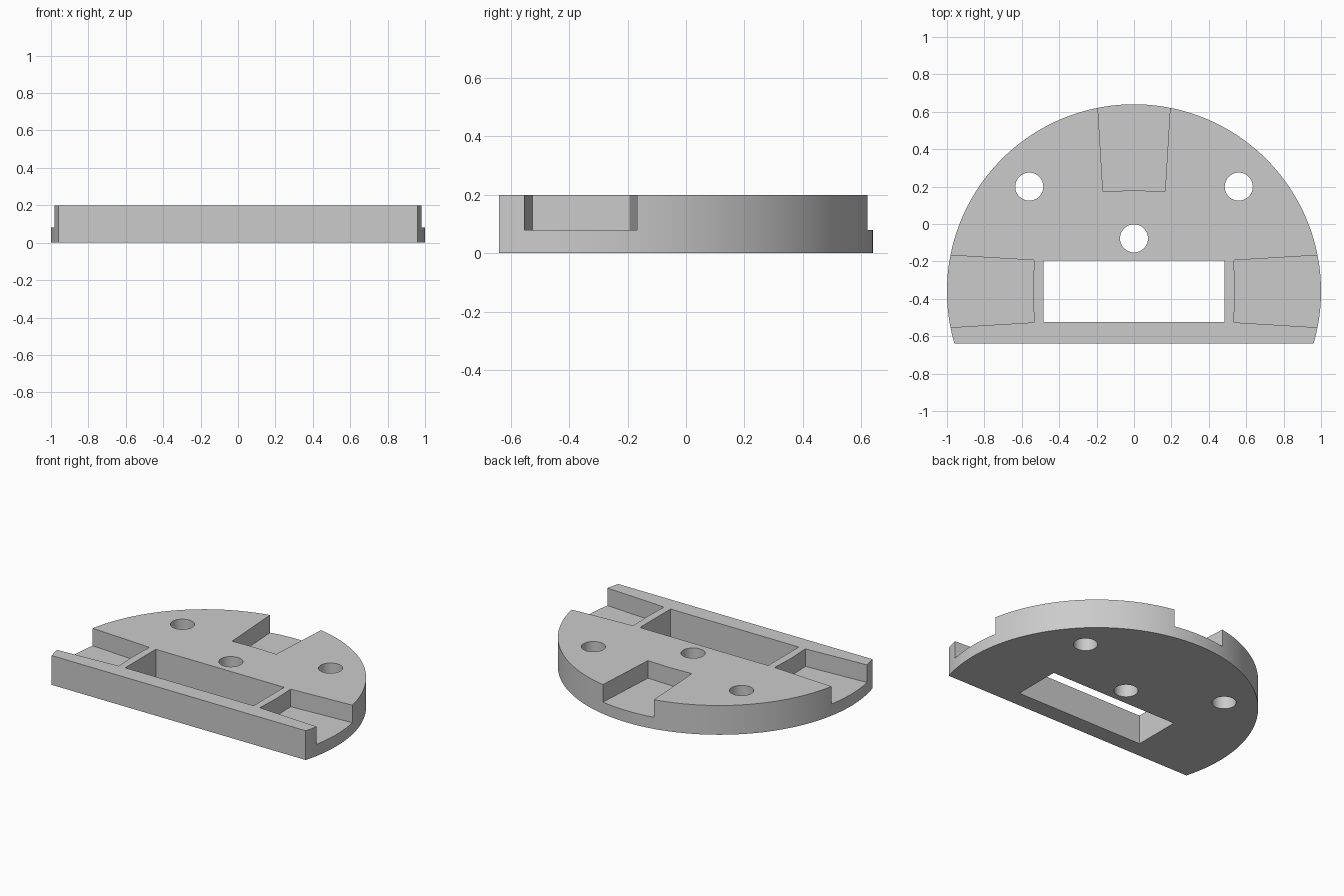
import bpy, bmesh, math
from mathutils import Matrix, Vector

cube = bpy.data.objects.get("Cube")
if cube:
    bpy.data.objects.remove(cube, do_unlink=True)

CENTRE_Y = -0.36   # centre of the rim arc, radius 1
HEIGHT = 0.2
FLOOR = 0.08       # slot floor height

grey = bpy.data.materials.new("light grey")
grey.use_nodes = True
grey.diffuse_color = (0.6, 0.6, 0.6, 1)
grey.node_tree.nodes["Principled BSDF"].inputs["Base Color"].default_value = (0.6, 0.6, 0.6, 1)


def prism(name, outline, z0, z1):
    """Extrude a flat outline from z0 up to z1."""
    bm = bmesh.new()
    face = bm.faces.new([bm.verts.new((x, y, z0)) for x, y in outline])
    top = bmesh.ops.extrude_face_region(bm, geom=[face])["geom"]
    verts = [v for v in top if isinstance(v, bmesh.types.BMVert)]
    bmesh.ops.translate(bm, verts=verts, vec=(0, 0, z1 - z0))
    bmesh.ops.recalc_face_normals(bm, faces=bm.faces)
    mesh = bpy.data.meshes.new(name)
    bm.to_mesh(mesh)
    bm.free()
    mesh.materials.append(grey)
    obj = bpy.data.objects.new(name, mesh)
    bpy.context.collection.objects.link(obj)
    return obj


def arc(cx, cy, r, start, end, steps):
    angles = [start + (end - start) * i / steps for i in range(steps + 1)]
    return [(cx + r * math.cos(a), cy + r * math.sin(a)) for a in angles]


# Base plate: disc cut off by a straight front edge
chord = math.asin(-0.28)
plate = prism("base_plate", arc(0, CENTRE_Y, 1, chord, math.pi - chord, 128), 0, HEIGHT)
cutters = []

# Round through holes
for x, y in [(-0.56, 0.2), (0.56, 0.2), (0, -0.077)]:
    circle = arc(x, y, 0.075, 0, math.tau, 48)[:-1]
    cutters.append(prism("hole_cutter", circle, -0.1, HEIGHT + 0.1))

# Rectangular window
w, d = 0.485, 0.165
window = [(sx * w, CENTRE_Y + sy * d) for sx, sy in [(-1, -1), (1, -1), (1, 1), (-1, 1)]]
cutters.append(prism("window_cutter", window, -0.1, HEIGHT + 0.1))

# Three flared slots, open at the rim: right, back and left
slot = [(0.534, -0.166), (1.1, -0.2), (1.1, 0.2), (0.534, 0.166), (0.54, 0)]
for turn in (0, 90, 180):
    rot = Matrix.Rotation(math.radians(turn), 2)
    outline = [rot @ Vector(p) + Vector((0, CENTRE_Y)) for p in slot]
    cutters.append(prism("slot_cutter", outline, FLOOR, HEIGHT + 0.1))

# Cut the plate, then drop the cutters
bpy.ops.object.select_all(action="DESELECT")
plate.select_set(True)
bpy.context.view_layer.objects.active = plate
for cutter in cutters:
    cutter.hide_render = True
    mod = plate.modifiers.new("cut", "BOOLEAN")
    mod.operation = "DIFFERENCE"
    mod.solver = "EXACT"
    mod.object = cutter
    bpy.ops.object.modifier_apply(modifier=mod.name)
    bpy.data.objects.remove(cutter, do_unlink=True)

bpy.ops.object.shade_smooth_by_angle(angle=math.radians(30))
